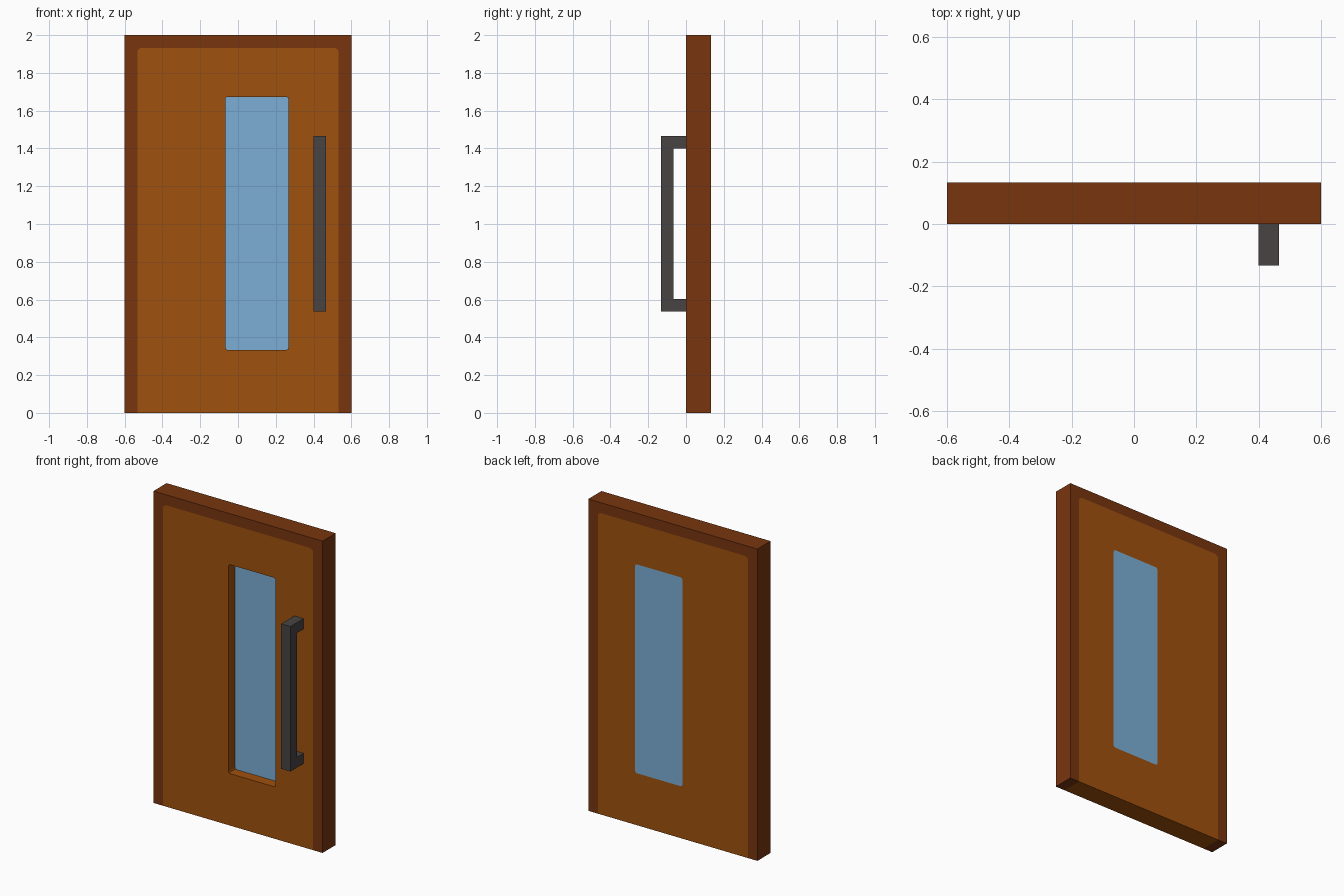
import bpy, bmesh, math
from mathutils import Vector

if "Cube" in bpy.data.objects:
    bpy.data.objects.remove(bpy.data.objects["Cube"])


def material(name, r, g, b):
    def lin(c):
        c /= 255
        return c / 12.92 if c <= 0.04045 else ((c + 0.055) / 1.055) ** 2.4
    m = bpy.data.materials.new(name)
    m.diffuse_color = (lin(r), lin(g), lin(b), 1)
    m.use_nodes = True
    m.node_tree.nodes["Principled BSDF"].inputs["Base Color"].default_value = m.diffuse_color
    return m


dark_wood = material("dark wood", 120, 53, 15)
light_wood = material("light wood", 160, 81, 13)
blue_glass = material("blue glass", 124, 175, 214)
dark_metal = material("dark metal", 72, 68, 68)


def rounded(x0, x1, z0, z1, r_bottom, r_top, steps=4):
    """Outline of a rectangle with its own corner radius at bottom and top."""
    pts = []
    corners = [(x1, z0, -1, 1, r_bottom, -90), (x1, z1, -1, -1, r_top, 0),
               (x0, z1, 1, -1, r_top, 90), (x0, z0, 1, 1, r_bottom, 180)]
    for x, z, sx, sz, r, start in corners:
        if r == 0:
            pts.append((x, z))
            continue
        for i in range(steps + 1):
            a = math.radians(start + 90 * i / steps)
            pts.append((x + sx * r + r * math.cos(a), z + sz * r + r * math.sin(a)))
    return pts


def prism(name, loops, place, depth, mat):
    """Fill outlines (later loops are holes) and extrude them into a solid."""
    bm = bmesh.new()
    for loop in loops:
        vs = [bm.verts.new(place(a, b)) for a, b in loop]
        for i, v in enumerate(vs):
            bm.edges.new((v, vs[(i + 1) % len(vs)]))
    bmesh.ops.triangle_fill(bm, edges=bm.edges[:], use_beauty=True,
                            normal=Vector(depth).normalized())
    ext = bmesh.ops.extrude_face_region(bm, geom=bm.faces[:])
    moved = [g for g in ext["geom"] if isinstance(g, bmesh.types.BMVert)]
    bmesh.ops.translate(bm, verts=moved, vec=Vector(depth))
    bmesh.ops.recalc_face_normals(bm, faces=bm.faces[:])
    me = bpy.data.meshes.new(name)
    bm.to_mesh(me)
    bm.free()
    me.materials.append(mat)
    ob = bpy.data.objects.new(name, me)
    bpy.context.collection.objects.link(ob)
    return ob


T = 0.133            # door thickness
GLASS_Y = 0.067      # front of the glass, flush at the back

panel_outline = rounded(-0.533, 0.533, 0, 1.933, 0, 0.025)
window_outline = rounded(-0.067, 0.267, 0.333, 1.673, 0.012, 0.012, 2)

# Frame around the sides and top, open at the bottom
# (panel outline runs bottom right, top, bottom left)
frame_outline = panel_outline + [(-0.6, 0), (-0.6, 2), (0.6, 2), (0.6, 0)]
prism("door_frame", [frame_outline], lambda x, z: (x, 0, z), (0, T, 0), dark_wood)

# Door leaf with the window opening
prism("door_panel", [panel_outline, window_outline],
      lambda x, z: (x, 0, z), (0, T, 0), light_wood)

# Window glass, recessed at the front
prism("window_glass", [window_outline], lambda x, z: (x, GLASS_Y, z),
      (0, T - GLASS_Y, 0), blue_glass)

# Square bar pull handle
handle_outline = [(0, 0.537), (-0.133, 0.537), (-0.133, 1.467), (0, 1.467),
                  (0, 1.4), (-0.067, 1.4), (-0.067, 0.603), (0, 0.603)]
prism("pull_handle", [handle_outline], lambda y, z: (0.4, y, z),
      (0.065, 0, 0), dark_metal)
